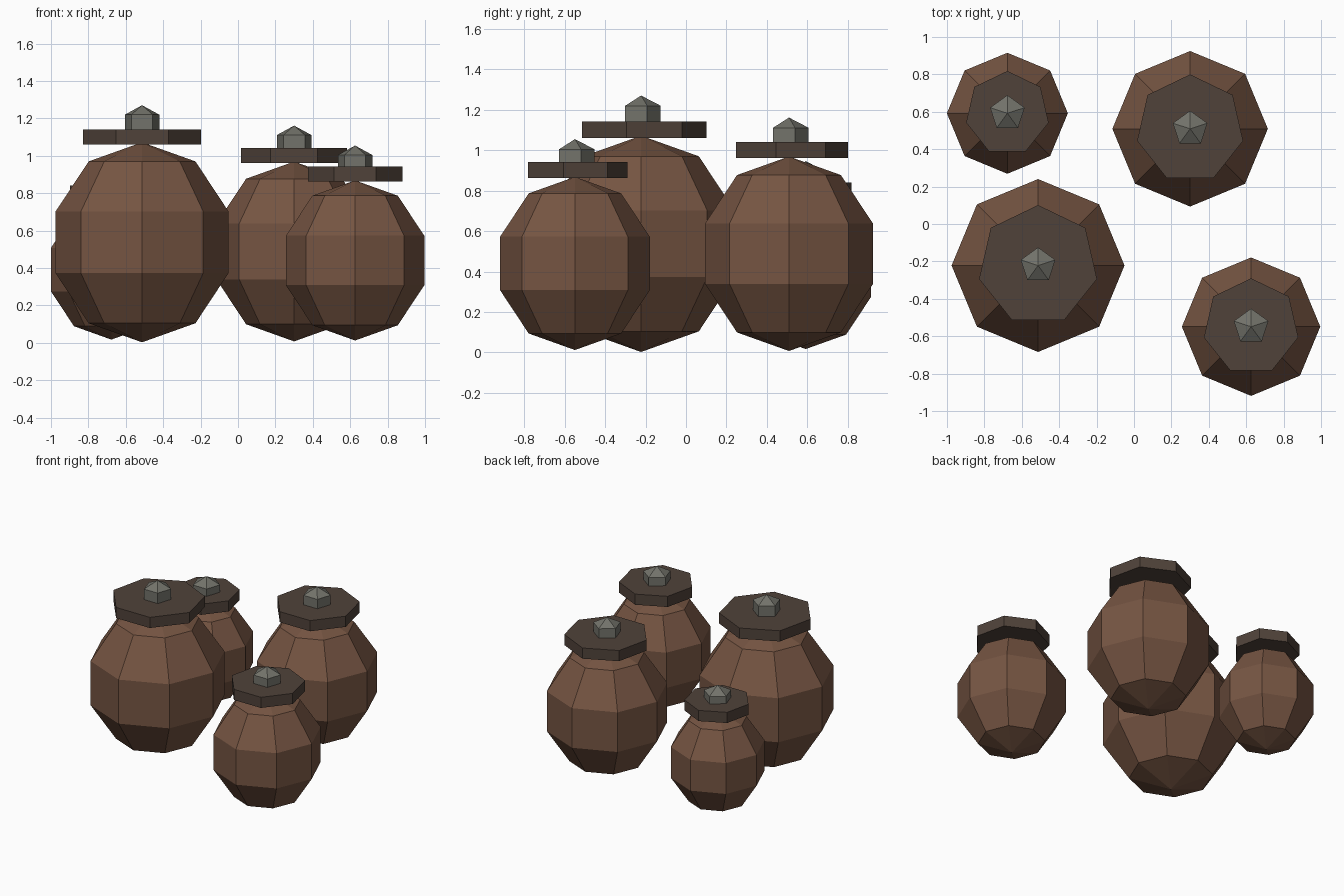
import bpy, bmesh
from math import sin, cos, pi

if "Cube" in bpy.data.objects:
    bpy.data.objects.remove(bpy.data.objects["Cube"])


def material(name, rgb):
    m = bpy.data.materials.new(name)
    m.diffuse_color = (*rgb, 1)
    m.use_nodes = True
    m.node_tree.nodes["Principled BSDF"].inputs["Base Color"].default_value = m.diffuse_color
    return m


CLAY = material("clay", (0.18, 0.09, 0.055))
LID = material("dark_lid", (0.08, 0.055, 0.042))
STONE = material("grey_knob", (0.17, 0.17, 0.145))


def lathe(name, profile, sides, loc, mat):
    """Faceted solid of revolution; radius 0 makes a pole, first corner faces +y."""
    bm = bmesh.new()
    rings = []
    for r, z in profile:
        n = sides if r > 0 else 1
        rings.append([bm.verts.new((r * cos(pi / 2 + 2 * pi * i / sides),
                                    r * sin(pi / 2 + 2 * pi * i / sides), z))
                      for i in range(n)])
    for a, b in zip(rings, rings[1:]):
        for i in range(sides):
            j = (i + 1) % sides
            quad = [a[i % len(a)], a[j % len(a)], b[j % len(b)], b[i % len(b)]]
            bm.faces.new(list(dict.fromkeys(quad)))
    for ring in (rings[0], rings[-1]):
        if len(ring) > 1:
            bm.faces.new(ring)
    bmesh.ops.recalc_face_normals(bm, faces=bm.faces)
    me = bpy.data.meshes.new(name)
    bm.to_mesh(me)
    bm.free()
    me.materials.append(mat)
    ob = bpy.data.objects.new(name, me)
    ob.location = loc
    bpy.context.collection.objects.link(ob)
    return ob


def ball(r, h, steps):
    """Half-circle profile from bottom pole to top pole."""
    return [(r * sin(pi * k / steps) if 0 < k < steps else 0,
             -h * cos(pi * k / steps)) for k in range(steps + 1)]


def pot(tag, x, y, r):
    # rounded body
    lathe(f"body_{tag}", ball(r, 1.1 * r, 5), 8, (x, y, r + 0.051), CLAY)
    # flat seven-sided lid
    lathe(f"lid_{tag}", [(0.665 * r, -0.04), (0.665 * r, 0.04)], 7,
          (x, y, 2.06 * r + 0.1), LID)
    # knob half sunk into the lid
    lathe(f"knob_{tag}", ball(0.112, 0.101, 3), 5,
          (x, y, 2.22 * r + 0.09), STONE)


pot("large", -0.513, -0.222, 0.486)
pot("medium", 0.300, 0.509, 0.437)
pot("small", 0.626, -0.549, 0.389)
pot("tiny", -0.677, 0.592, 0.340)
